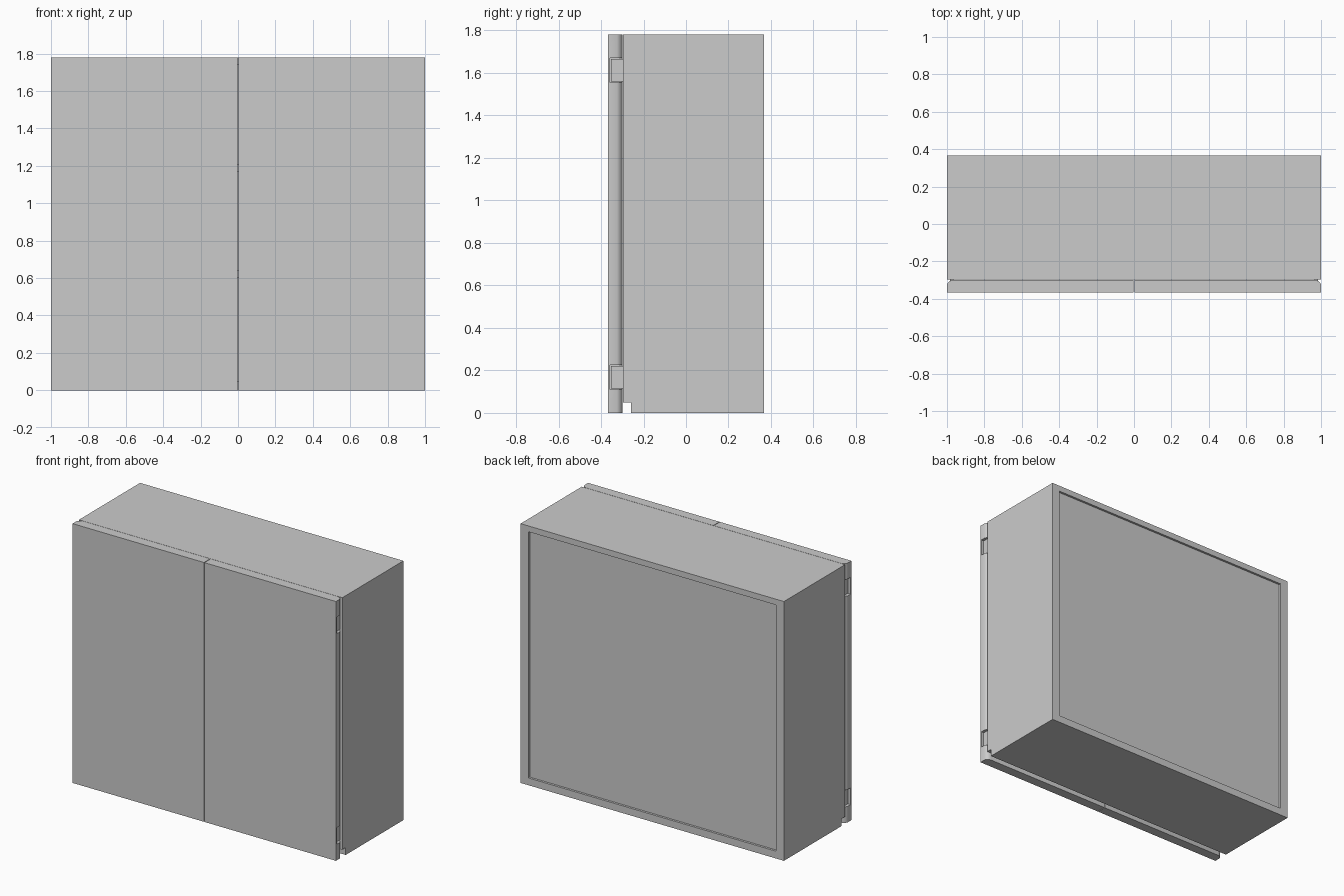
import bpy, bmesh

if "Cube" in bpy.data.objects:
    bpy.data.objects.remove(bpy.data.objects["Cube"])

W, D, H = 1.0, 0.366, 1.78      # half width, half depth, height
FRONT = -0.297                  # front plane of the carcass
T = 0.06                        # board thickness


def prism(name, pts, lo, hi, axis):
    """Extrude a 2D profile along x (profile y,z) or z (profile x,y)."""
    bm = bmesh.new()
    def place(p, h):
        return (h, p[0], p[1]) if axis == 'x' else (p[0], p[1], h)
    a = [bm.verts.new(place(p, lo)) for p in pts]
    b = [bm.verts.new(place(p, hi)) for p in pts]
    bm.faces.new(a[::-1])
    bm.faces.new(b)
    for i in range(len(pts)):
        j = (i + 1) % len(pts)
        bm.faces.new((a[i], a[j], b[j], b[i]))
    bmesh.ops.recalc_face_normals(bm, faces=bm.faces)
    me = bpy.data.meshes.new(name)
    bm.to_mesh(me)
    bm.free()
    ob = bpy.data.objects.new(name, me)
    bpy.context.collection.objects.link(ob)
    return ob


def box(name, x0, x1, y0, y1, z0, z1):
    return prism(name, [(x0, y0), (x1, y0), (x1, y1), (x0, y1)], z0, z1, 'z')


# Carcass: sides with a finger-pull notch in the lower front corner
side_profile = [(FRONT, 0.05), (-0.26, 0.05), (-0.26, 0), (D, 0), (D, H), (FRONT, H)]
inner = W - T
prism("left_side", side_profile, -W, -inner, 'x')
prism("right_side", side_profile, inner, W, 'x')
box("top_board", -inner, inner, FRONT, D, H - 0.04, H)
box("bottom_board", -inner, inner, -0.26, D, 0, 0.05)

# Slightly recessed back panel and inner shelves
box("back_panel", -inner, inner, D - 0.045, D - 0.015, 0.05, H - 0.04)
for z in (0.60, 1.17):
    box("shelf", -inner, inner, -0.25, D - 0.045, z, z + 0.04)

# Doors with a rounded outer back edge, hinge pockets and hinges
HINGES = [(0.11, 0.225), (1.555, 1.67)]
for s, label in ((-1, "left"), (1, "right")):
    profile = [(0.002, -D), (W, -D), (W, -0.325), (0.995, -0.315),
               (0.987, -0.306), (0.977, -0.301), (0.965, -0.299), (0.002, -0.299)]
    door = prism(label + "_door", [(s * x, y) for x, y in profile], 0, H, 'z')
    for z0, z1 in HINGES:
        xs = sorted((s * 0.972, s * 1.05))
        cut = box("hinge_pocket_cutter", *xs, -0.357, -0.2985, z0, z1)
        cut.hide_render = True
        cut.hide_set(True)
        mod = door.modifiers.new("hinge_pocket", 'BOOLEAN')
        mod.operation = 'DIFFERENCE'
        mod.solver = 'EXACT'
        mod.object = cut
        xs = sorted((s * 0.966, s * 0.984))
        box(label + "_hinge", *xs, -0.353, FRONT, z0 + 0.004, z1 - 0.004)
    # Handle the rounded edge shading while keeping corners crisp
    bpy.ops.object.select_all(action='DESELECT')
    door.select_set(True)
    bpy.context.view_layer.objects.active = door
    bpy.ops.object.shade_smooth_by_angle(angle=0.6)
